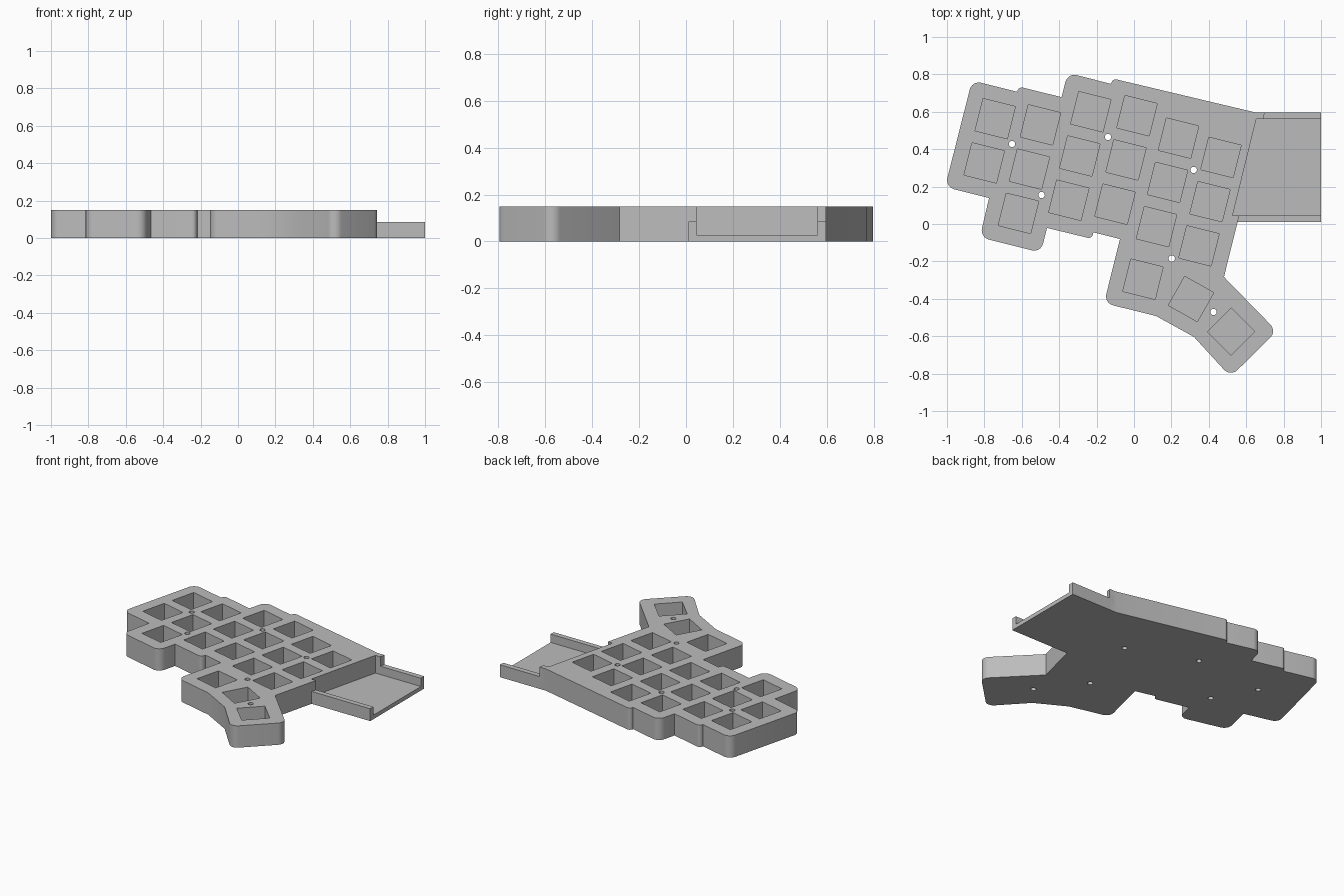
import bpy, bmesh, math
from mathutils import Vector, Matrix

if "Cube" in bpy.data.objects:
    bpy.data.objects.remove(bpy.data.objects["Cube"])

HEIGHT, FLOOR, TRAY_H = 0.15, 0.028, 0.085
TILT = math.radians(-14)
KEY = 0.178

grey = bpy.data.materials.new("light grey plastic")
grey.diffuse_color = (0.5, 0.5, 0.5, 1)
grey.use_nodes = True
grey.node_tree.nodes["Principled BSDF"].inputs["Base Color"].default_value = grey.diffuse_color


def rounded(points, steps=8):
    """Outline from (x, y, corner radius) points."""
    out = []
    n = len(points)
    for i, (x, y, r) in enumerate(points):
        p = Vector((x, y))
        if r == 0:
            out.append(p)
            continue
        a = (Vector(points[i - 1][:2]) - p).normalized()
        b = (Vector(points[(i + 1) % n][:2]) - p).normalized()
        half = a.angle(b) / 2
        centre = p + (a + b).normalized() * r / math.sin(half)
        start = p + a * r / math.tan(half) - centre
        end = p + b * r / math.tan(half) - centre
        sweep = start.angle_signed(end)
        for k in range(steps + 1):
            out.append(centre + Matrix.Rotation(-sweep * k / steps, 2) @ start)
    return out


def add_prism(bm, outline, z0, z1):
    base = bm.faces.new([bm.verts.new((p[0], p[1], z0)) for p in outline])
    new = bmesh.ops.extrude_face_region(bm, geom=[base])["geom"]
    top = [v for v in new if isinstance(v, bmesh.types.BMVert)]
    bmesh.ops.translate(bm, verts=top, vec=(0, 0, z1 - z0))


def make(name, prisms):
    bm = bmesh.new()
    for prism in prisms:
        add_prism(bm, *prism)
    bmesh.ops.recalc_face_normals(bm, faces=bm.faces[:])
    mesh = bpy.data.meshes.new(name)
    bm.to_mesh(mesh)
    bm.free()
    mesh.materials.append(grey)
    obj = bpy.data.objects.new(name, mesh)
    bpy.context.collection.objects.link(obj)
    return obj


def combine(target, other, operation):
    mod = target.modifiers.new(operation, 'BOOLEAN')
    mod.operation, mod.solver, mod.object = operation, 'EXACT', other
    bpy.context.view_layer.objects.active = target
    bpy.ops.object.modifier_apply(modifier=mod.name)
    bpy.data.objects.remove(other)


# Case outline, clockwise from the back left corner
R, S = 0.05, 0.024
case_outline = [
    (-0.866, 0.767, R), (-0.624, 0.707, 0), (-0.617, 0.735, S), (-0.387, 0.678, 0),
    (-0.355, 0.808, R), (-0.122, 0.749, 0), (-0.115, 0.778, S), (0.647, 0.597, 0),
    (0.699, 0.597, 0), (0.692, 0.565, 0), (0.481, -0.283, 0), (0.764, -0.573, R),
    (0.516, -0.817, R), (0.321, -0.604, 0), (0.118, -0.492, 0), (-0.160, -0.423, R),
    (-0.075, -0.080, 0), (-0.217, -0.045, 0), (-0.226, -0.079, S), (-0.465, -0.021, 0),
    (-0.498, -0.153, R), (-0.824, -0.071, R), (-0.775, 0.139, 0), (-1.010, 0.198, R)]
case = make("keyboard_case", [(rounded(case_outline), 0, HEIGHT)])

# Side tray for the controller board
tray = make("tray", [([(0.5, 0.010), (1, 0.010), (1, 0.597), (0.6, 0.597)], 0, TRAY_H)])
combine(case, tray, 'UNION')

# Key pockets: x and y of the back key of each column, and number of keys
columns = [(-0.742, 0.563, 2), (-0.500, 0.530, 3), (-0.231, 0.600, 3),
           (0.016, 0.579, 3), (0.238, 0.459, 3), (0.465, 0.356, 3)]
keys = [(x - 0.0588 * i, y - 0.2365 * i, TILT) for x, y, n in columns for i in range(n)]
# Thumb keys fan out
keys += [(0.048, -0.295, TILT), (0.305, -0.401, math.radians(-29.5)),
         (0.519, -0.575, math.radians(-45))]


def square(x, y, angle):
    turn = Matrix.Rotation(angle, 2)
    h = KEY / 2
    return [Vector((x, y)) + turn @ Vector(c) for c in ((-h, -h), (h, -h), (h, h), (-h, h))]


def circle(x, y, r, n=24):
    return [(x + r * math.cos(2 * math.pi * i / n), y + r * math.sin(2 * math.pi * i / n))
            for i in range(n)]


cuts = [(square(*k), FLOOR, 0.3) for k in keys]
# Screw holes run right through
for x, y in [(-0.652, 0.428), (-0.139, 0.465), (-0.494, 0.155),
             (0.319, 0.289), (0.202, -0.185), (0.425, -0.470)]:
    cuts.append((circle(x, y, 0.017), -0.1, 0.3))
# Tray hollow, open at its outer end
cuts.append(([(0.527, 0.045), (1.2, 0.045), (1.2, 0.561), (0.654, 0.561)], FLOOR, 0.3))
combine(case, make("cutter", cuts), 'DIFFERENCE')

bpy.ops.object.select_all(action='DESELECT')
case.select_set(True)
bpy.context.view_layer.objects.active = case
bpy.ops.object.shade_smooth_by_angle(angle=math.radians(30))
